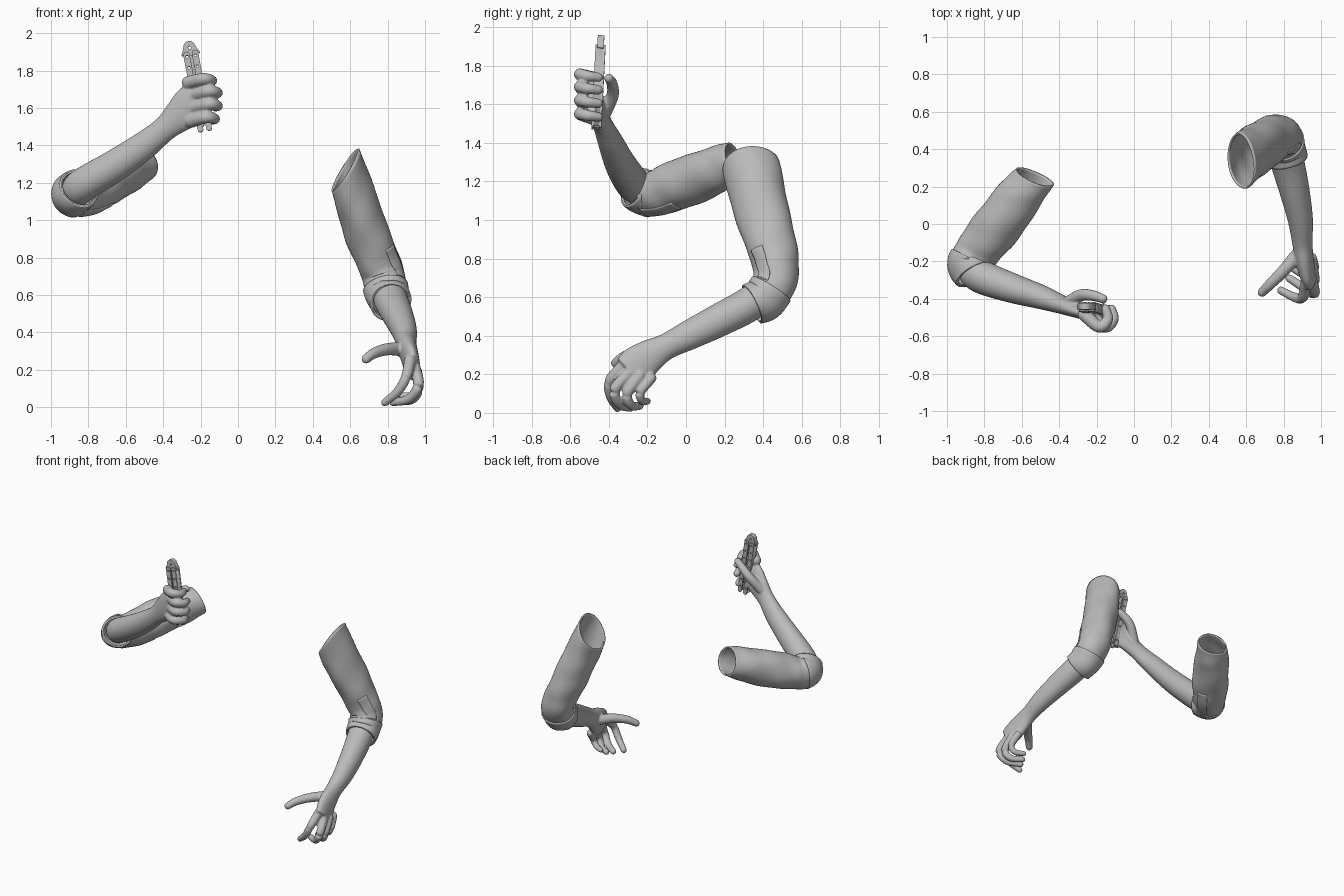
import bpy, bmesh, math
from mathutils import Vector, Matrix

if "Cube" in bpy.data.objects:
    bpy.data.objects.remove(bpy.data.objects["Cube"], do_unlink=True)

grey = bpy.data.materials.new("plain grey")
grey.use_nodes = True
grey.diffuse_color = (0.5, 0.5, 0.5, 1)
for node in grey.node_tree.nodes:
    if node.type == "BSDF_PRINCIPLED":
        node.inputs["Base Color"].default_value = (0.5, 0.5, 0.5, 1)


def sample(pts, n):
    """Smooth path through (x, y, z, wide radius, thick radius) points."""
    rows = [Vector(list(p) + [p[-1]] * (5 - len(p))) for p in pts]
    ext = [rows[0] * 2 - rows[1]] + rows + [rows[-1] * 2 - rows[-2]]
    out = []
    for i in range(n + 1):
        u = i / n * (len(rows) - 1)
        k = min(int(u), len(rows) - 2)
        f = u - k
        a, b, c, d = ext[k:k + 4]
        out.append((b * 2 + (c - a) * f + (a * 2 - b * 5 + c * 4 - d) * f ** 2
                    + (b * 3 - a - c * 3 + d) * f ** 3) * 0.5)
    return out


def loft(bm, pts, ref, n=40, sides=32, span=(0, 1), arc=None, lift=0.0,
         wrinkle=0.0, slant=None, closed=False):
    """Sweep an ellipse along the path; arc limits it to a strip."""
    rows = sample(pts, n)
    centres = [Vector(r[:3]) for r in rows]
    count = sides if arc is None else sides + 1
    start, end = arc or (0, math.tau)
    rings = []
    for i, row in enumerate(rows):
        t = i / n
        if not span[0] <= t <= span[1]:
            continue
        along = (centres[min(i + 1, n)] - centres[max(i - 1, 0)]).normalized()
        wide = Vector(ref)
        wide = (wide - along * wide.dot(along)).normalized()
        thick = along.cross(wide)
        ring = []
        for j in range(count):
            a = start + (end - start) * j / sides
            fold = 1 + wrinkle * (math.sin(3 * a + 14 * t) + 0.6 * math.sin(2 * a - 31 * t))
            off = (wide * math.cos(a) * (row[3] * fold + lift)
                   + thick * math.sin(a) * (row[4] * fold + lift))
            if slant:
                off -= along * off.dot(Vector(slant)) * max(0, 1 - t * 3)
            ring.append(bm.verts.new(centres[i] + off))
        rings.append(ring)
    for low, high in zip(rings, rings[1:]):
        for j in range(sides):
            k = (j + 1) % count
            bm.faces.new((low[j], low[k], high[k], high[j]))
    if closed:
        bm.faces.new(rings[0])
        bm.faces.new(rings[-1])


def finish(name, bm, smooth=True):
    bmesh.ops.recalc_face_normals(bm, faces=bm.faces)
    mesh = bpy.data.meshes.new(name)
    bm.to_mesh(mesh)
    bm.free()
    for face in mesh.polygons:
        face.use_smooth = smooth
    mesh.materials.append(grey)
    obj = bpy.data.objects.new(name, mesh)
    bpy.context.collection.objects.link(obj)
    return obj


def cloth(name, thickness, *args, **kw):
    bm = bmesh.new()
    loft(bm, *args, **kw)
    obj = finish(name, bm)
    shell = obj.modifiers.new("cloth thickness", "SOLIDIFY")
    shell.thickness = thickness
    shell.offset = 0


def limb(name, arm, ref, digits):
    """Forearm, palm and digits fused into one smooth skin."""
    bm = bmesh.new()
    loft(bm, arm, ref, n=48, closed=True)
    for path in digits:
        loft(bm, path, (0.3, 0.2, 0.93), n=20, sides=16, closed=True)
        for p in (path[0], path[-1]):
            bmesh.ops.create_uvsphere(bm, u_segments=16, v_segments=10, radius=p[3],
                                      matrix=Matrix.Translation(p[:3]))
    obj = finish(name, bm)
    skin = obj.modifiers.new("fuse", "REMESH")
    skin.mode = "VOXEL"
    skin.voxel_size = 0.007
    skin.use_smooth_shade = True
    soft = obj.modifiers.new("soften", "SMOOTH")
    soft.factor = 0.5
    soft.iterations = 4


def digit(radius, *points):
    return [(*p, radius * (1.1 - 0.12 * i)) for i, p in enumerate(points)]


# Sleeves, turned cuffs and plackets
left_path = [(.575, .335, 1.27, .1, .145), (.63, .38, 1.1, .11, .14), (.69, .425, .93, .115, .13),
             (.745, .46, .79, .11, .118), (.78, .465, .69, .11), (.8, .41, .6, .106),
             (.815, .345, .565, .1)]
right_path = [(-.53, .25, 1.3, .1), (-.62, .14, 1.255, .118), (-.74, -.02, 1.19, .126),
              (-.83, -.14, 1.145, .115), (-.88, -.21, 1.14, .108), (-.85, -.27, 1.17, .1)]
for side, path, ref, slant, arc in (
        ("left", left_path, (1, 0, 0), (.9, 0, 0), (.35, .95)),
        ("right", right_path, (.5, -.1, -.85), (.2, -.2, 0), (-.3, .3))):
    cloth(side + "_sleeve", 0.01, path, ref, n=60, sides=48, wrinkle=0.022, slant=slant)
    cloth(side + "_cuff", 0.012, path, ref, n=60, sides=48, wrinkle=0.022,
          span=(.74, 1), lift=0.006)
    cloth(side + "_placket", 0.008, path, ref, n=60, sides=8, wrinkle=0.022,
          span=(.42, .74), arc=arc, lift=0.006)

# Left forearm with an open, relaxed hand
limb("left_forearm_and_hand",
     [(.785, .45, .66, .085), (.82, .33, .565, .09), (.86, .17, .48, .086, .08),
      (.89, .02, .405, .077, .067), (.9, -.1, .345, .068, .054), (.91, -.18, .3, .085, .05),
      (.925, -.25, .25, .1, .044), (.94, -.3, .21, .09, .036)],
     (0, .65, -.75),
     [digit(.034, (.87, -.17, .31), (.8, -.25, .31), (.73, -.32, .29), (.685, -.365, .258)),
      digit(.029, (.92, -.32, .25), (.9, -.395, .165), (.855, -.39, .085), (.785, -.355, .025)),
      digit(.029, (.945, -.29, .21), (.965, -.37, .12), (.915, -.345, .045), (.83, -.29, .026)),
      digit(.028, (.955, -.24, .19), (.965, -.305, .1), (.93, -.285, .04), (.855, -.24, .035)),
      digit(.025, (.95, -.18, .18), (.965, -.235, .11), (.935, -.23, .065), (.875, -.2, .06))])

# Right forearm with a closed fist
fist = [digit(.033, (-.35, -.42, 1.56), (-.28, -.38, 1.65), (-.21, -.385, 1.71), (-.165, -.4, 1.735))]
for z, dx in ((1.755, -.03), (1.69, 0), (1.62, 0), (1.55, -.015)):
    fist.append(digit(.033, (-.235 + dx, -.485, z - .02), (-.155 + dx, -.55, z),
                      (-.11 + dx, -.51, z - .008), (-.12 + dx, -.455, z - .015)))
limb("right_forearm_and_hand",
     [(-.87, -.23, 1.15, .085), (-.82, -.28, 1.195, .09), (-.66, -.34, 1.29, .086, .08),
      (-.5, -.39, 1.4, .076, .065), (-.39, -.43, 1.49, .068, .05), (-.31, -.455, 1.56, .09, .045),
      (-.24, -.475, 1.62, .108, .04), (-.18, -.49, 1.645, .095, .03)],
     (-.55, 0, .83), fist)

# Folding knife, laid out flat and stood up in the fist
foot, tip = Vector((-.175, -.465, 1.475)), Vector((-.265, -.44, 1.955))
up = (tip - foot).normalized()
depth = Vector((0, -1, 0))
depth = (depth - up * depth.dot(up)).normalized()
stand = Matrix((up.cross(depth), up, depth)).transposed().to_4x4()
stand.translation = foot


def plate(name, outline, thickness, z=0.0, holes=()):
    curve = bpy.data.curves.new(name, "CURVE")
    curve.dimensions = "2D"
    curve.fill_mode = "BOTH"
    curve.extrude = thickness / 2
    circles = [[(x + r * math.cos(a * math.tau / 10), y + r * math.sin(a * math.tau / 10))
                for a in range(10)] for x, y, r in holes]
    for loop in [outline] + circles:
        line = curve.splines.new("POLY")
        line.points.add(len(loop) - 1)
        for point, (x, y) in zip(line.points, loop):
            point.co = (x, y, 0, 1)
        line.use_cyclic_u = True
    temp = bpy.data.objects.new(name + "_outline", curve)
    bpy.context.collection.objects.link(temp)
    bpy.context.view_layer.update()
    mesh = bpy.data.meshes.new_from_object(temp.evaluated_get(bpy.context.evaluated_depsgraph_get()))
    bpy.data.objects.remove(temp, do_unlink=True)
    mesh.materials.clear()
    mesh.materials.append(grey)
    obj = bpy.data.objects.new(name, mesh)
    bpy.context.collection.objects.link(obj)
    obj.matrix_world = stand @ Matrix.Translation((0, 0, z))


for side, s in (("left", 1), ("right", -1)):
    handle = [(s * x, y) for x, y in ((.008, .01), (.015, 0), (.032, 0), (.038, .01), (.041, .42),
                                      (.034, .435), (.01, .435), (.006, .42))]
    holes = [(s * .023, .05 + .06 * i, .007) for i in range(7)]
    for layer, z in (("front", .02), ("back", -.02)):
        plate(f"{side}_handle_{layer}_liner", handle, 0.012, z, holes)
    plate(side + "_handle_spine", [(s * x, y) for x, y in
                                   ((.032, .01), (.037, .01), (.04, .42), (.033, .42))], 0.03)
half = [(.012, .49), (.028, .475), (.036, .45), (.05, .425), (.046, .415), (.034, .43), (.012, .41)]
plate("knife_head", half + [(-x, y) for x, y in reversed(half)], 0.034, holes=[(0, .455, .008)])
plate("folded_blade", [(-.006, .02), (.005, .04), (.006, .42), (-.006, .42)], 0.01)
